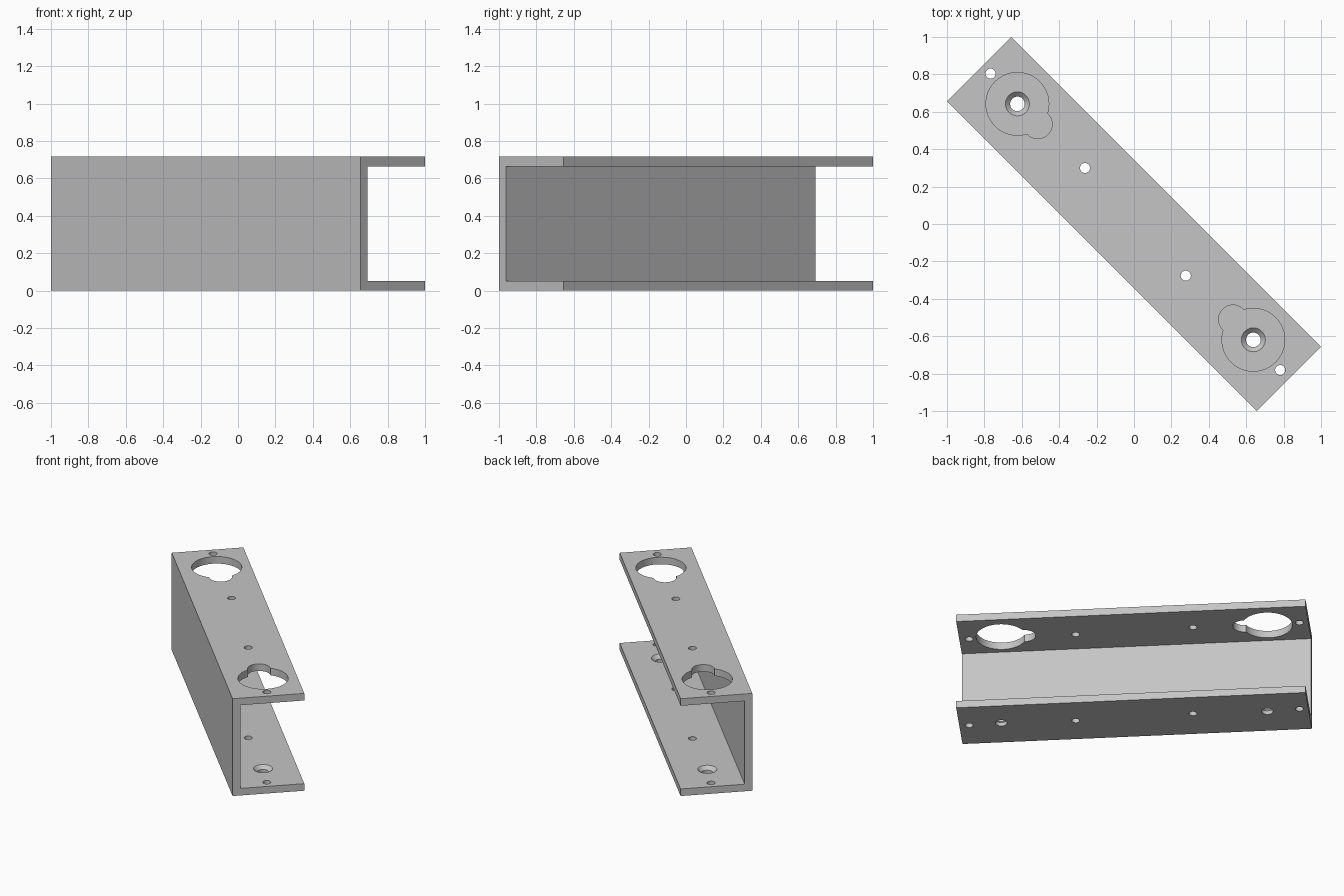
import bpy, bmesh, math
from mathutils import Matrix

if "Cube" in bpy.data.objects:
    bpy.data.objects.remove(bpy.data.objects["Cube"])

LENGTH, WIDTH, HEIGHT, WALL = 2.342, 0.486, 0.717, 0.052
TURN = Matrix.Rotation(math.radians(-45), 4, "Z")

grey = bpy.data.materials.new("metal_grey")
grey.use_nodes = True
colour = (0.56, 0.56, 0.56, 1)
grey.diffuse_color = colour
grey.node_tree.nodes["Principled BSDF"].inputs["Base Color"].default_value = colour


def make_object(name, bm):
    bmesh.ops.recalc_face_normals(bm, faces=bm.faces)
    bm.transform(TURN)
    mesh = bpy.data.meshes.new(name)
    bm.to_mesh(mesh)
    bm.free()
    mesh.materials.append(grey)
    obj = bpy.data.objects.new(name, mesh)
    bpy.context.collection.objects.link(obj)
    return obj


# C-shaped channel: profile extruded along its length, open on one long side
a, b = -WIDTH / 2, WIDTH / 2
profile = [(a, 0), (b, 0), (b, WALL), (a + WALL, WALL),
           (a + WALL, HEIGHT - WALL), (b, HEIGHT - WALL), (b, HEIGHT), (a, HEIGHT)]
bm = bmesh.new()
end = bm.faces.new([bm.verts.new((-LENGTH / 2, y, z)) for y, z in profile])
swept = bmesh.ops.extrude_face_region(bm, geom=[end])["geom"]
bmesh.ops.translate(bm, vec=(LENGTH, 0, 0),
                    verts=[v for v in swept if isinstance(v, bmesh.types.BMVert)])
channel = make_object("mounting_channel", bm)


def cut(name, x, y, z0, z1, r0, r1=None):
    """Cut a round or tapered hole through the channel."""
    bm = bmesh.new()
    bmesh.ops.create_cone(bm, cap_ends=True, segments=48, radius1=r0, radius2=r1 or r0,
                          depth=z1 - z0, matrix=Matrix.Translation((x, y, (z0 + z1) / 2)))
    cutter = make_object(name, bm)
    cutter.hide_render = True
    mod = channel.modifiers.new(name, "BOOLEAN")
    mod.operation, mod.solver, mod.object = "DIFFERENCE", "EXACT", cutter
    bpy.context.view_layer.objects.active = channel
    bpy.ops.object.modifier_apply(modifier=mod.name)
    bpy.data.objects.remove(cutter)


MID_X, MID_Y = -0.003, 0.0134
for side in (-1, 1):
    x = MID_X + side * 0.892
    # Keyhole in the upper flange, lobe towards the middle
    cut("keyhole", x, MID_Y, HEIGHT - 0.1, HEIGHT + 0.1, 0.168)
    cut("keyhole_lobe", MID_X + side * 0.738, MID_Y, HEIGHT - 0.1, HEIGHT + 0.1, 0.077)
    # Countersunk screw hole in the lower flange
    cut("screw_hole", x, MID_Y, -0.1, 0.1, 0.039)
    cut("countersink", x, MID_Y, WALL - 0.025, WALL + 0.005, 0.039, 0.069)
    # Small holes through both flanges
    for along in (0.394, 1.108):
        cut("pin_hole", MID_X + side * along, MID_Y - side * 0.013, -0.1, HEIGHT + 0.1, 0.027)

bpy.ops.object.select_all(action="DESELECT")
channel.select_set(True)
bpy.context.view_layer.objects.active = channel
bpy.ops.object.shade_smooth_by_angle(angle=math.radians(30))
